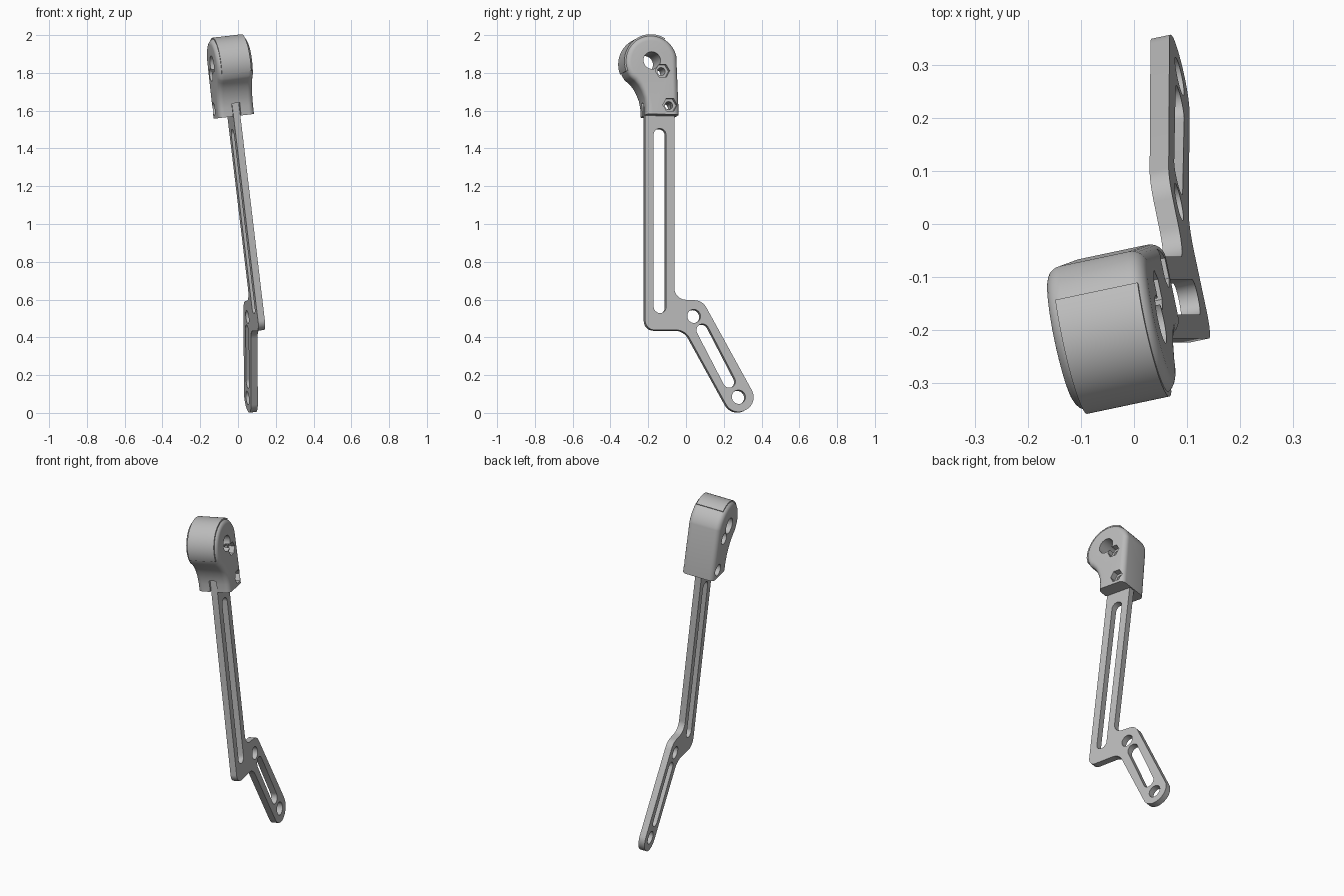
import bpy, bmesh, math
from mathutils import Vector, Matrix

cube = bpy.data.objects.get("Cube")
if cube:
    bpy.data.objects.remove(cube, do_unlink=True)

# One plain grey finish
grey = bpy.data.materials.new("plain grey")
grey.use_nodes = True
COLOR = (0.5, 0.5, 0.5, 1)
grey.diffuse_color = COLOR
grey.node_tree.nodes["Principled BSDF"].inputs["Base Color"].default_value = COLOR

# Tilted working plane shared by the arm and the head
normal = Vector((0.97, 0.205, 0.116)).normalized()
across = Vector((0, 0, 1)).cross(normal).normalized()
along = normal.cross(across)
ORIGIN = Vector((0.136, 0, 0))
FRAME = Matrix.Translation(ORIGIN) @ Matrix((across, along, normal)).transposed().to_4x4()


def on_plane(y, z):
    """Plane coordinates of the point seen at (y, z) from the side."""
    p = Vector((-(normal.y * y + normal.z * z) / normal.x, y, z))
    return Vector((p.dot(across), p.dot(along)))


def arc(center, r, start, end, n):
    return [center + Vector((math.cos(a), math.sin(a))) * r
            for a in (math.radians(start + (end - start) * i / n) for i in range(n + 1))]


def circle(y, z, r, n=32):
    return arc(on_plane(y, z), r, 0, 360, n)[:-1]


def slot(a, b, r):
    a, b = on_plane(*a), on_plane(*b)
    d = math.degrees(math.atan2(b.y - a.y, b.x - a.x))
    return arc(b, r, d - 90, d + 90, 12) + arc(a, r, d + 90, d + 270, 12)


def rounded(corners, n=10):
    pts, out = [on_plane(y, z) for y, z, r in corners], []
    for i, p in enumerate(pts):
        r = corners[i][2]
        if not r:
            out.append(p)
            continue
        a = (pts[i - 1] - p).normalized()
        b = (pts[(i + 1) % len(pts)] - p).normalized()
        half = a.angle(b) / 2
        t = r / math.tan(half)
        c = p + (a + b).normalized() * r / math.sin(half)
        s, e = p + a * t - c, p + b * t - c
        out += [c + s.lerp(e, k / n).normalized() * r for k in range(n + 1)]
    return out


def prism(name, outline, low, high, fillet=0):
    """Extrude an outline along the plane normal, optionally rounding its rims."""
    bm = bmesh.new()
    face = bm.faces.new([bm.verts.new((p.x, p.y, low)) for p in outline])
    top = bmesh.ops.extrude_face_region(bm, geom=[face])["geom"]
    bmesh.ops.translate(bm, verts=[v for v in top if isinstance(v, bmesh.types.BMVert)],
                        vec=(0, 0, high - low))
    bmesh.ops.recalc_face_normals(bm, faces=bm.faces)
    if fillet:
        floor = min(v.co.y for v in bm.verts) + 0.02
        rims = [e for e in bm.edges
                if abs(e.verts[0].co.z - e.verts[1].co.z) < 1e-5
                and max(v.co.y for v in e.verts) > floor]
        bmesh.ops.bevel(bm, geom=rims, offset=fillet, segments=6, profile=0.5,
                        affect='EDGES', clamp_overlap=True)
    mesh = bpy.data.meshes.new(name)
    bm.to_mesh(mesh)
    bm.free()
    mesh.materials.append(grey)
    obj = bpy.data.objects.new(name, mesh)
    obj.matrix_world = FRAME
    bpy.context.collection.objects.link(obj)
    return obj


def cut(obj, cutters):
    """Subtract (outline, low, high) prisms and bake the result."""
    for outline, low, high in cutters:
        tool = prism("cutter", outline, low, high)
        tool.hide_render = True
        mod = obj.modifiers.new("cut", 'BOOLEAN')
        mod.object, mod.operation, mod.solver = tool, 'DIFFERENCE', 'EXACT'
        bpy.context.view_layer.update()
        graph = bpy.context.evaluated_depsgraph_get()
        baked = bpy.data.meshes.new_from_object(obj.evaluated_get(graph))
        obj.modifiers.clear()
        obj.data = baked
        bpy.data.objects.remove(tool, do_unlink=True)


def smooth(obj):
    bpy.ops.object.select_all(action='DESELECT')
    obj.select_set(True)
    bpy.context.view_layer.objects.active = obj
    bpy.ops.object.shade_smooth_by_angle(angle=math.radians(30))


HALF = 0.0185      # half the arm thickness
SIDE = 0.097       # half the head width
BOLTS = [(-0.144, 1.80), (-0.104, 1.62)]

# Cranked flat arm with slots and pivot holes
arm = prism("bent_arm", rounded([
    (-0.22, 1.7, 0), (-0.22, 0.437, 0.05), (-0.009, 0.437, 0.08),
    (0.245, -0.024, 0.076), (0.381, 0.052, 0.076), (0.084, 0.592, 0.07),
    (-0.065, 0.6, 0.06), (-0.065, 1.7, 0)]), -HALF, HALF)
openings = [slot((-0.142, 0.56), (-0.142, 1.47), 0.034),
            slot((0.085, 0.435), (0.225, 0.165), 0.034),
            circle(0.038, 0.51, 0.036), circle(0.275, 0.082, 0.037),
            circle(*BOLTS[1], 0.02)]
cut(arm, [(o, -0.1, 0.1) for o in openings])

# Rounded head clamped on the top of the arm
hub = on_plane(-0.2, 1.85)
lower = [on_plane(y, z) for y, z in [(-0.29, 1.752), (-0.267, 1.725), (-0.25, 1.695),
                                     (-0.236, 1.66), (-0.228, 1.62), (-0.226, 1.572),
                                     (-0.053, 1.568)]]
head = prism("head_housing", arc(hub, 0.141, 12, 217, 40) + lower, -SIDE, SIDE, 0.03)
notch = rounded([(-0.3, 1.5, 0), (-0.06, 1.5, 0), (-0.06, 1.64, 0), (-0.3, 1.64, 0)])
cuts = [(notch, -HALF - 0.003, HALF + 0.003), (circle(-0.2, 1.855, 0.046), -0.2, 0.2)]
for y, z in BOLTS:
    cuts += [(circle(y, z, 0.021), -0.2, 0.2),          # bolt hole
             (circle(y, z, 0.039, 6), SIDE - 0.035, 0.2),  # nut pocket
             (circle(y, z, 0.034), -0.2, 0.035 - SIDE)]    # bolt head recess
cut(head, cuts)

# Sharp-edged band wrapped round the crown of the head
band = prism("crown_band", arc(hub, 0.146, 58, 200, 40) + arc(hub, 0.11, 200, 58, 40),
             -0.078, 0.082)

for part in (arm, head, band):
    smooth(part)
